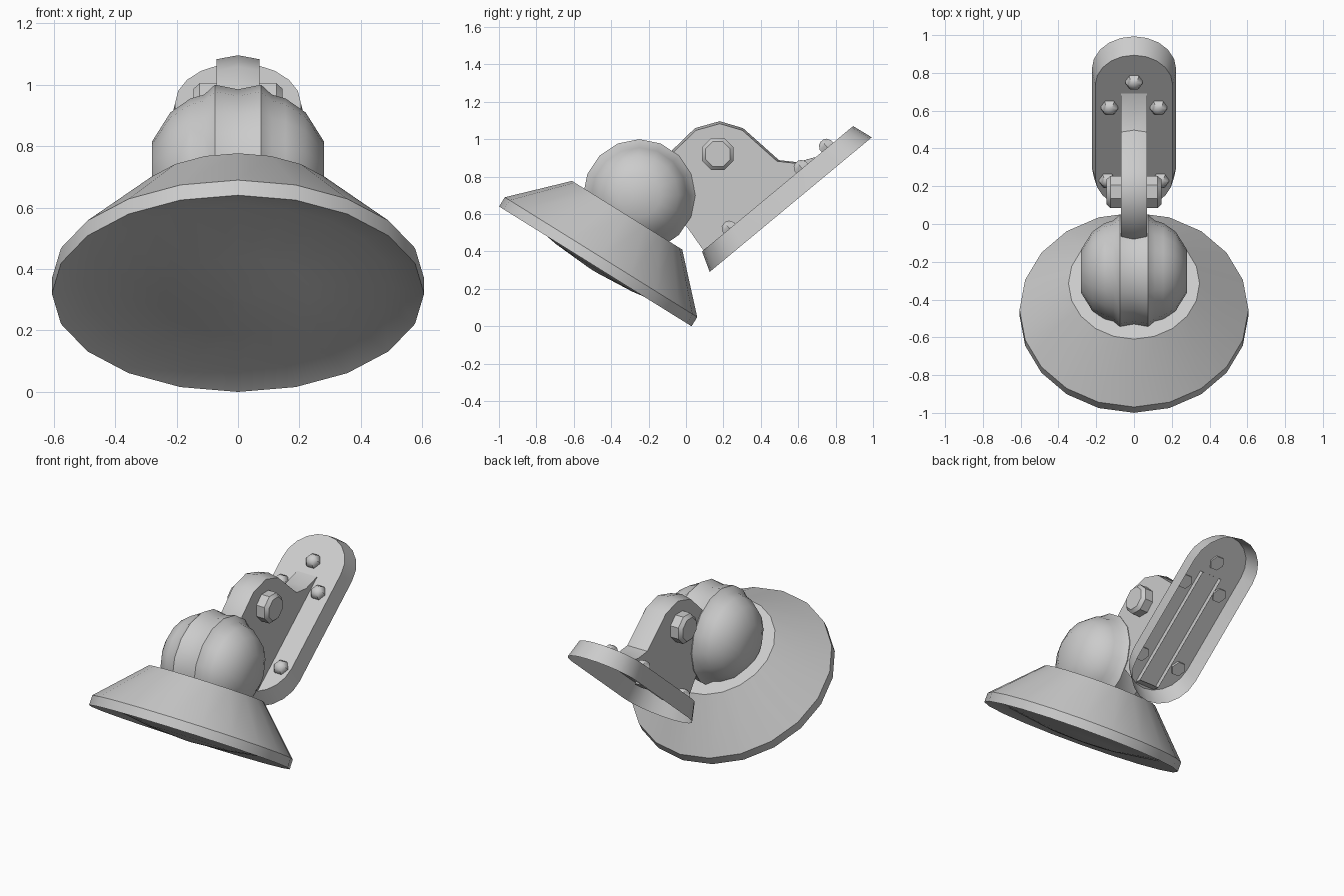
import bpy, bmesh
from math import sin, cos, pi, radians
from mathutils import Matrix, Vector

if "Cube" in bpy.data.objects:
    bpy.data.objects.remove(bpy.data.objects["Cube"])


def finish(name, bm, matrix=Matrix(), angle=33):
    bmesh.ops.recalc_face_normals(bm, faces=bm.faces)
    mesh = bpy.data.meshes.new(name)
    bm.to_mesh(mesh)
    bm.free()
    ob = bpy.data.objects.new(name, mesh)
    bpy.context.collection.objects.link(ob)
    ob.matrix_world = matrix
    bpy.ops.object.select_all(action='DESELECT')
    ob.select_set(True)
    bpy.context.view_layer.objects.active = ob
    bpy.ops.object.shade_smooth_by_angle(angle=radians(angle))
    return ob


def skin(bm, rings, skip=()):
    """Bridge closed vertex rings of equal length with quads."""
    n = len(rings[0])
    for a, b in zip(rings, rings[1:]):
        for i in range(n):
            if i not in skip:
                j = (i + 1) % n
                bm.faces.new((a[i], a[j], b[j], b[i]))


def lathe(name, profile, sides, matrix, angle=33, start=0.0):
    """Revolve (radius, height) points about local z; flat caps at both ends."""
    bm = bmesh.new()
    rings = [[bm.verts.new((r * cos(start + 2 * pi * i / sides),
                            r * sin(start + 2 * pi * i / sides), h))
              for i in range(sides)] for r, h in profile]
    skin(bm, rings)
    bm.faces.new(rings[0])
    bm.faces.new(rings[-1])
    return finish(name, bm, matrix, angle)


def tilt(y, z, degrees):
    return Matrix.Translation((0, y, z)) @ Matrix.Rotation(radians(degrees), 4, 'X')


def across(y, z):
    return Matrix.Translation((0, y, z)) @ Matrix.Rotation(pi / 2, 4, 'Y')


# Flared lamp shade with slightly domed lens
lathe("lamp_shade", [(.02, -.025), (.24, -.01), (.50, .03), (.606, 0),
                     (.606, .058), (.347, .322)], 20, tilt(-.485, .32, -31.9))

# Ball housing with a raised, grooved middle band, lying along x
half = [(.115, .28), (.21, .22), (.255, .155), (.268, .11), (.30, .075)]
ball = [(r, -h) for r, h in half] + [(.285, 0)] + half[::-1]
lathe("ball_housing", ball, 16, across(-.25, .70))

# Swivel arm: peaked slab, open where it passes through the wall plate
outline = [(-.075, .94), (.048, 1.059), (.18, 1.096), (.305, 1.059), (.497, .888),
           (.594, .877), (.69, .904), (.717, .884), (.14, .405), (.09, .41),
           (.01, .524), (-.15, .70)]
bm = bmesh.new()
pivot = Vector((.2, .72))
rings = []
for x, s in ((-.07, .965), (0, 1), (.07, .965)):
    ring = []
    for i, p in enumerate(outline):
        # only the exposed upper edge is peaked
        q = pivot + (Vector(p) - pivot) * (s if i < 6 else 1)
        ring.append(bm.verts.new((x, q.x, q.y)))
    rings.append(ring)
skin(bm, rings, skip=(7,))
bm.faces.new(rings[0])
bm.faces.new(rings[-1])
finish("swivel_arm", bm)

# Pivot bolt through the arm
lathe("pivot_bolt", [(.072, -.145), (.092, -.125), (.092, .125), (.072, .145)],
      8, across(.17, .92), start=pi / 8)

# Wall plate: drafted, round-ended shell that is hollow at the back
plate = tilt(.56, .65, 39.7)
bm = bmesh.new()
rings = []
for w, l, z in ((.223, .563, 0), (.205, .525, .11)):
    ring = []
    for end in (0, 1):
        for k in range(11):
            a = pi * end + pi * k / 10
            ring.append(bm.verts.new((w * cos(a), w * sin(a) + (l - w) * (1 - 2 * end), z)))
    rings.append(ring)
skin(bm, rings)
bm.faces.new(rings[-1])
finish("wall_plate", bm, plate)

# Round screw heads on the plate front
for i, (x, y, z) in enumerate([(0, .75, .963), (-.13, .615, .85), (.13, .615, .85),
                               (-.14, .23, .525), (.14, .23, .525)]):
    m = plate.copy()
    m.translation = (x, y, z)
    lathe(f"screw_head_{i + 1}", [(.046, -.02), (.046, .008), (.03, .03), (.01, .037)],
          6, m, 50)
